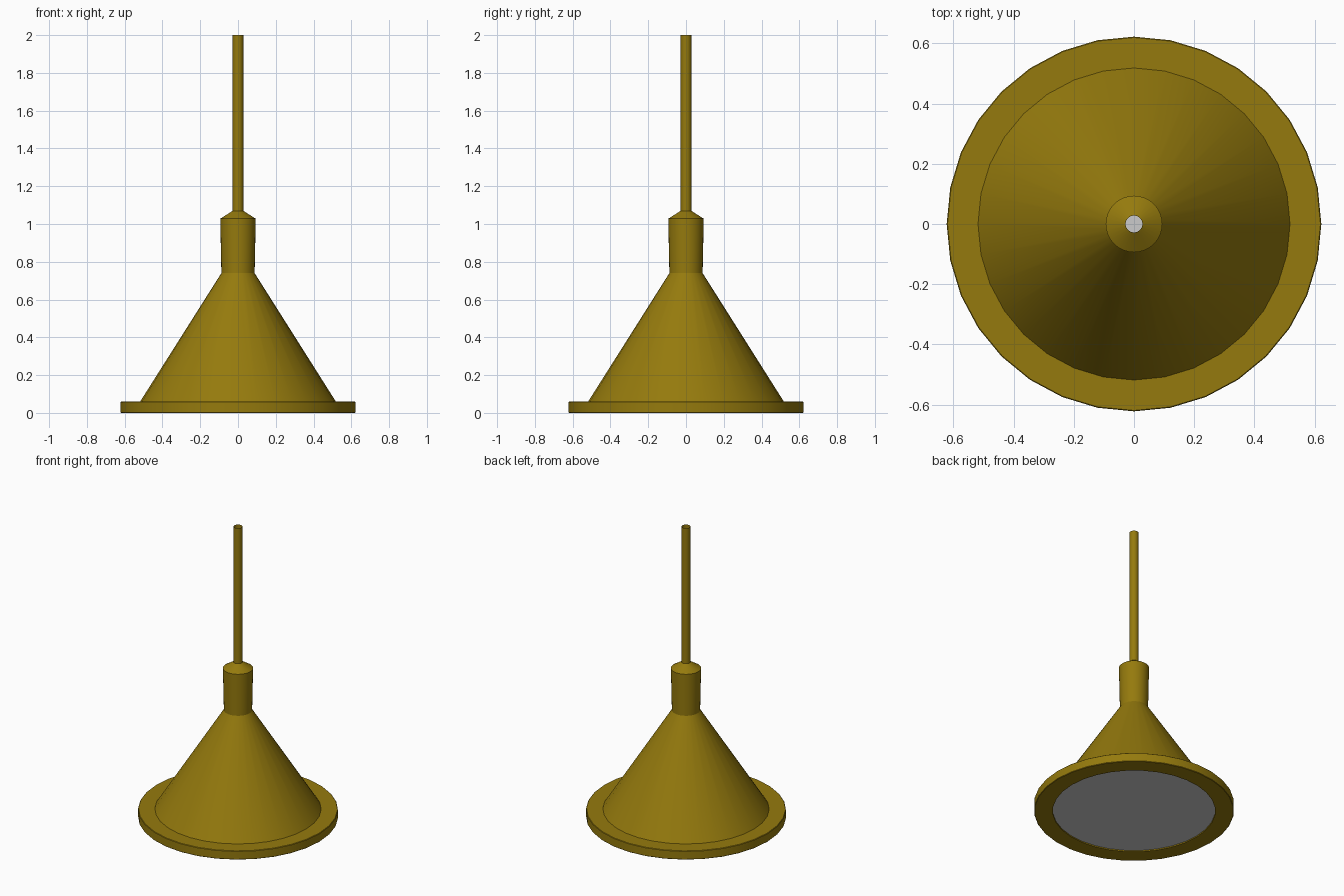
import bpy, bmesh, math

if "Cube" in bpy.data.objects:
    bpy.data.objects.remove(bpy.data.objects["Cube"])

SIDES = 32

brass = bpy.data.materials.new("brass")
brass.diffuse_color = (0.30, 0.195, 0.004, 1)
brass.use_nodes = True
brass.node_tree.nodes["Principled BSDF"].inputs["Base Color"].default_value = brass.diffuse_color


def lathe(name, profile, mat=None, closed=False):
    """Revolve (radius, z) points about the z axis; one point makes a disc facing down."""
    bm = bmesh.new()
    rings = []
    for r, z in profile:
        rings.append([bm.verts.new((r * math.cos(2 * math.pi * i / SIDES),
                                    r * math.sin(2 * math.pi * i / SIDES), z))
                      for i in range(SIDES)])
    pairs = list(zip(rings, rings[1:]))
    if closed:
        pairs.append((rings[-1], rings[0]))
    for a, b in pairs:
        for i in range(SIDES):
            j = (i + 1) % SIDES
            bm.faces.new((a[i], a[j], b[j], b[i]))
    if len(rings) == 1:
        bm.faces.new(rings[0][::-1])
    me = bpy.data.meshes.new(name)
    bm.to_mesh(me)
    bm.free()
    ob = bpy.data.objects.new(name, me)
    bpy.context.collection.objects.link(ob)
    if mat:
        me.materials.append(mat)
    bpy.context.view_layer.objects.active = ob
    bpy.ops.object.select_all(action='DESELECT')
    ob.select_set(True)
    bpy.ops.object.shade_smooth_by_angle(angle=math.radians(30))
    return ob


# flat rim with lightly eased outer edges
lathe("rim", [(0.506, 0), (0.619, 0), (0.622, 0.003), (0.622, 0.057),
              (0.619, 0.06), (0.506, 0.06)], brass, closed=True)

# conical shade
lathe("shade", [(0.518, 0.06), (0.088, 0.74)], brass)

# slightly flared socket with sloped cap, open where the hollow rod enters
lathe("socket", [(0.088, 0.74), (0.094, 1.028), (0.028, 1.07)], brass)

# hollow hanging rod
lathe("rod", [(0.028, 1.07), (0.028, 2.0)], brass)

# grey diffuser disc closing the bottom of the shade
lathe("diffuser", [(0.506, 0.008)])
